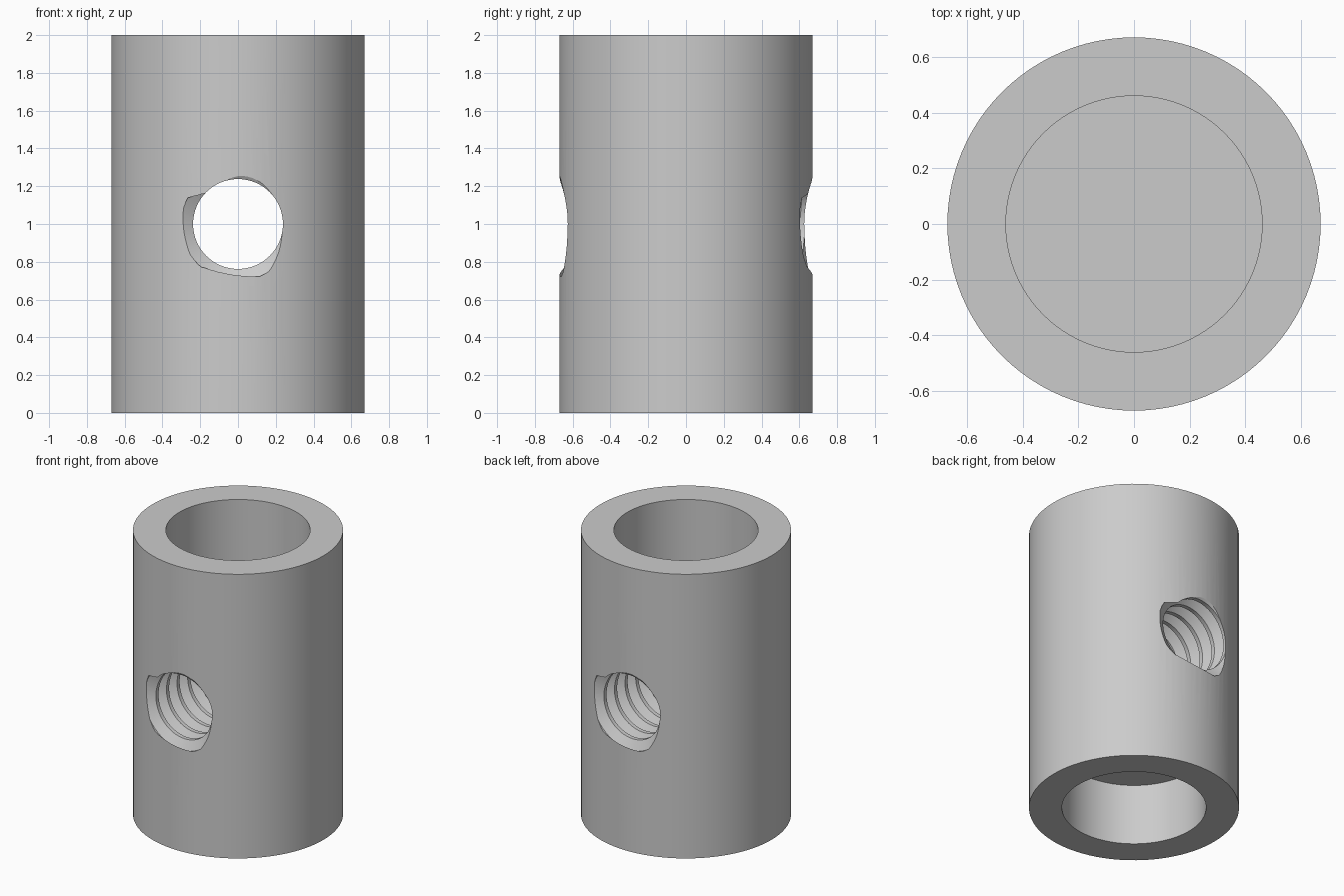
import bpy, bmesh, math

if "Cube" in bpy.data.objects:
    bpy.data.objects.remove(bpy.data.objects["Cube"], do_unlink=True)

HEIGHT, OUTER, BORE, DEPTH = 2.0, 0.67, 0.46, 0.43   # sleeve sizes
MINOR, MAJOR, PITCH = 0.238, 0.30, 0.1175            # cross hole thread
TURN = 2 * math.pi

grey = bpy.data.materials.new("plain_grey")
grey.use_nodes = True
grey.diffuse_color = (0.6, 0.6, 0.6, 1)
grey.node_tree.nodes["Principled BSDF"].inputs["Base Color"].default_value = (0.6, 0.6, 0.6, 1)


def add_object(name, bm):
    bmesh.ops.recalc_face_normals(bm, faces=bm.faces)
    mesh = bpy.data.meshes.new(name)
    bm.to_mesh(mesh)
    bm.free()
    mesh.materials.append(grey)
    obj = bpy.data.objects.new(name, mesh)
    bpy.context.collection.objects.link(obj)
    return obj


def lathe(name, profile, steps):
    bm = bmesh.new()
    verts = [bm.verts.new((r, 0, z)) for r, z in profile]
    edges = [bm.edges.new(pair) for pair in zip(verts, verts[1:])]
    bmesh.ops.spin(bm, geom=verts + edges, cent=(0, 0, 0), axis=(0, 0, 1),
                   angle=TURN, steps=steps)
    bmesh.ops.remove_doubles(bm, verts=bm.verts, dist=1e-4)
    return add_object(name, bm)


def thread_cutter(name, steps, turns):
    """Closed helical screw along y, right-handed."""
    bm = bmesh.new()
    profile = [(-0.375, MINOR), (-0.0625, MAJOR), (0.0625, MAJOR), (0.375, MINOR)]
    rows = [(k + s, r) for k in range(-turns, turns + 1) for s, r in profile]
    n = len(profile)
    grid = []
    for i in range(steps):
        a = TURN * i / steps
        grid.append([bm.verts.new((r * math.cos(a), PITCH * (t + 0.25 - i / steps), r * math.sin(a)))
                     for t, r in rows])
    for i in range(steps):
        for j in range(len(rows) - 1):
            if i < steps - 1:
                bm.faces.new((grid[i][j], grid[i + 1][j], grid[i + 1][j + 1], grid[i][j + 1]))
            elif j >= n:     # seam steps down by one pitch
                bm.faces.new((grid[i][j], grid[0][j - n], grid[0][j - n + 1], grid[i][j + 1]))
    # Close each end with a fan, well outside the sleeve
    boundary = [e for e in bm.edges if e.is_boundary]
    for side in (-1, 1):
        ring = [e for e in boundary if e.verts[0].co.y * side > 0]
        verts = {v for e in ring for v in e.verts}
        mid = bm.verts.new((0, sum(v.co.y for v in verts) / len(verts), 0))
        for e in ring:
            bm.faces.new((e.verts[0], e.verts[1], mid))
    return add_object(name, bm)


# Sleeve with a blind bore in each end
sleeve = lathe("sleeve", [(0, DEPTH), (BORE, DEPTH), (BORE, 0), (OUTER, 0),
                          (OUTER, HEIGHT), (BORE, HEIGHT),
                          (BORE, HEIGHT - DEPTH), (0, HEIGHT - DEPTH)], 96)

# Threaded cross hole through the solid middle
cutter = thread_cutter("thread_cutter", 64, 8)
cutter.location.z = HEIGHT / 2
cutter.hide_render = True
cut = sleeve.modifiers.new("cross_hole", "BOOLEAN")
cut.operation = "DIFFERENCE"
cut.solver = "EXACT"
cut.object = cutter

bpy.ops.object.select_all(action="DESELECT")
sleeve.select_set(True)
bpy.context.view_layer.objects.active = sleeve
bpy.ops.object.modifier_apply(modifier=cut.name)
bpy.data.objects.remove(cutter, do_unlink=True)
bpy.ops.object.shade_smooth_by_angle(angle=math.radians(30))
